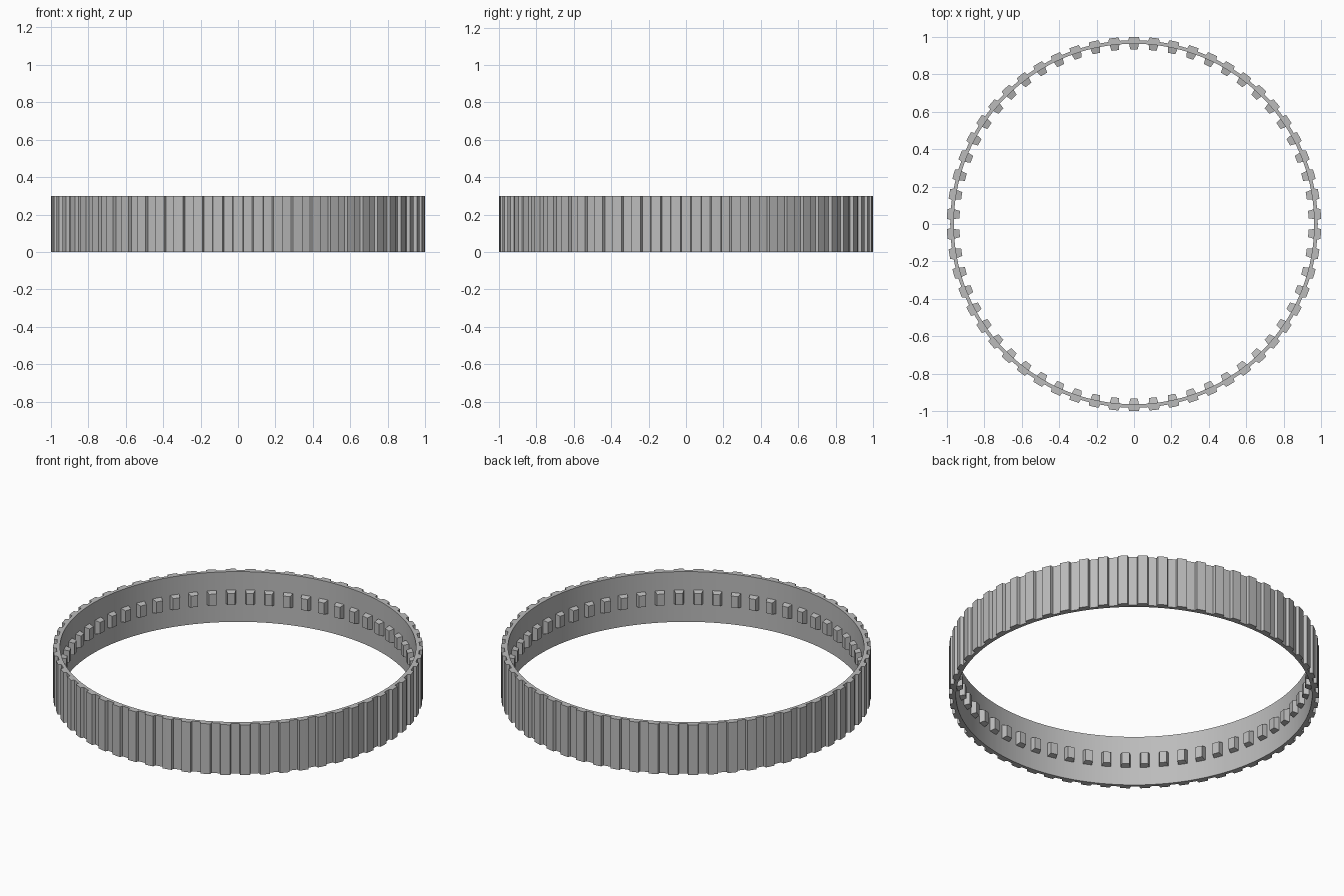
import bpy, bmesh
from math import sin, cos, pi

cube = bpy.data.objects.get("Cube")
if cube:
    bpy.data.objects.remove(cube)

COUNT = 58            # treads around the belt, each with one inner tooth
STEP = 2 * pi / COUNT
HEIGHT = 0.3
R_IN, R_OUT, R_TREAD, R_TOOTH = 0.963, 0.982, 1.0, 0.933

grey = bpy.data.materials.new("rubber grey")
grey.use_nodes = True
colour = (0.5, 0.5, 0.5, 1)
grey.diffuse_color = colour
grey.node_tree.nodes["Principled BSDF"].inputs["Base Color"].default_value = colour


def polar(r, a, z):
    # angle zero points to the back, so a tread sits on the y axis
    return (r * sin(a), r * cos(a), z)


def finish(bm, name):
    bmesh.ops.recalc_face_normals(bm, faces=bm.faces)
    mesh = bpy.data.meshes.new(name)
    bm.to_mesh(mesh)
    bm.free()
    mesh.materials.append(grey)
    obj = bpy.data.objects.new(name, mesh)
    bpy.context.collection.objects.link(obj)
    bpy.ops.object.select_all(action='DESELECT')
    obj.select_set(True)
    bpy.context.view_layer.objects.active = obj
    bpy.ops.object.shade_smooth_by_angle(angle=0.35)
    return obj


# Belt: ring with a raised tread bar in every period of its outer outline
outline = [(-0.031, R_OUT), (-0.026, R_TREAD), (0, R_TREAD), (0.026, R_TREAD),
           (0.031, R_OUT), (STEP / 2, R_OUT)]
bm = bmesh.new()
loops = []
for i in range(COUNT):
    for offset, r in outline:
        a = i * STEP + offset
        loops.append([bm.verts.new(polar(rad, a, z)) for rad, z in
                      ((R_IN, 0), (r, 0), (r, HEIGHT), (R_IN, HEIGHT))])
for i, cur in enumerate(loops):
    nxt = loops[(i + 1) % len(loops)]
    for k in range(4):
        j = (k + 1) % 4
        bm.faces.new((cur[k], cur[j], nxt[j], nxt[k]))
finish(bm, "belt_with_treads")

# Drive teeth: tapered blocks around the inside, halfway up
bm = bmesh.new()
for i in range(COUNT):
    a = i * STEP
    ends = []
    for r, half_w, half_h in ((R_IN + 0.004, 0.028, 0.042), (R_TOOTH, 0.021, 0.034)):
        ends.append([bm.verts.new(polar(r, a + s * half_w, HEIGHT / 2 + t * half_h))
                     for s, t in ((-1, -1), (1, -1), (1, 1), (-1, 1))])
    base, tip = ends
    bm.faces.new(base)
    bm.faces.new(tip)
    for k in range(4):
        j = (k + 1) % 4
        bm.faces.new((base[k], base[j], tip[j], tip[k]))
teeth = finish(bm, "drive_teeth")
for face in teeth.data.polygons:
    face.use_smooth = False
